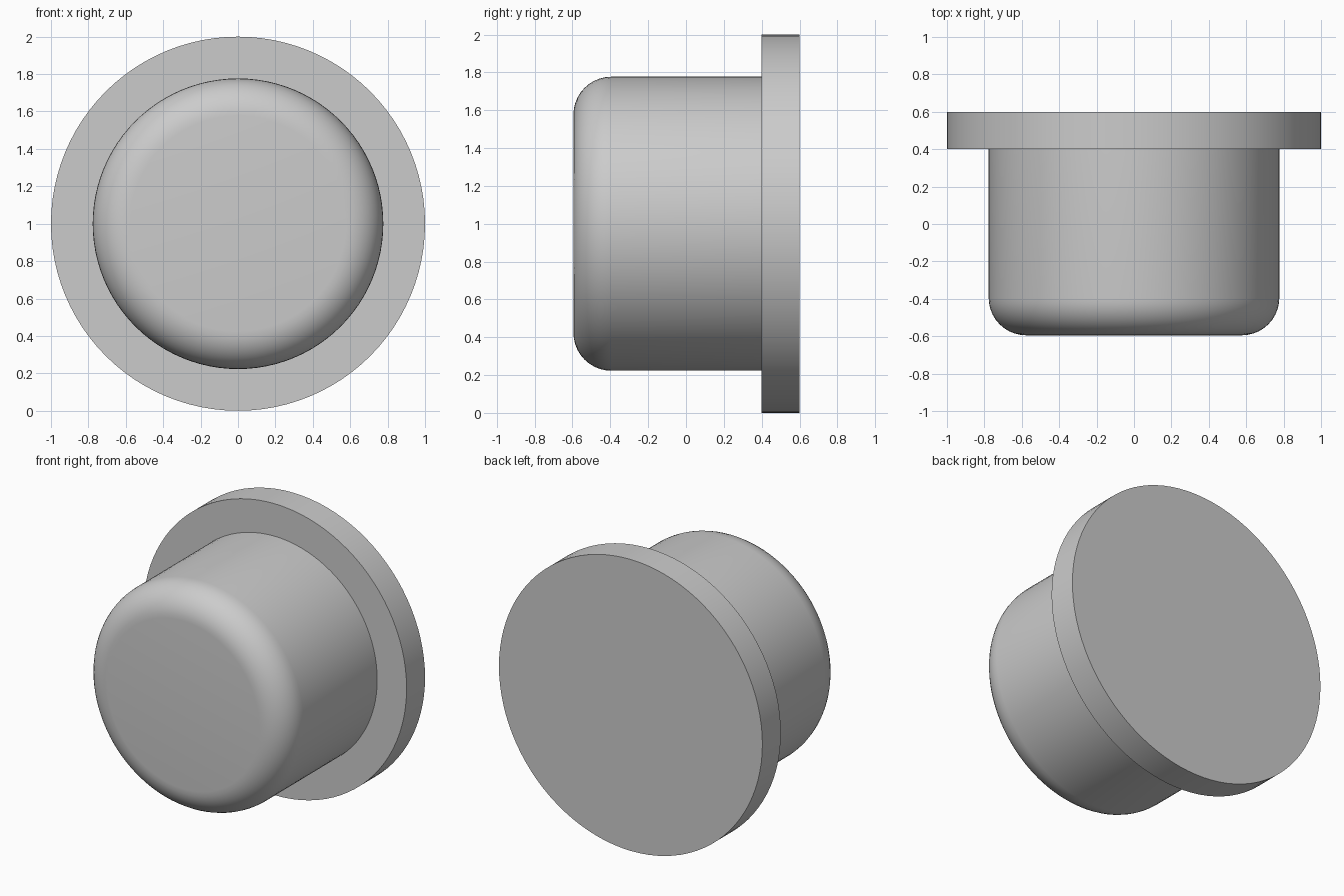
import bpy
import math

cube = bpy.data.objects.get("Cube")
if cube:
    bpy.data.objects.remove(cube, do_unlink=True)

grey = bpy.data.materials.new("light_grey")
grey.use_nodes = True
colour = (0.6, 0.6, 0.6, 1)
grey.diffuse_color = colour
grey.node_tree.nodes["Principled BSDF"].inputs["Base Color"].default_value = colour


def disc(name, radius, front, back):
    """Cylinder lying along y, from front to back."""
    bpy.ops.mesh.primitive_cylinder_add(
        vertices=96, radius=radius, depth=back - front,
        location=(0, (front + back) / 2, 1), rotation=(math.pi / 2, 0, 0))
    ob = bpy.context.object
    ob.name = name
    bpy.ops.object.transform_apply(location=True, rotation=True, scale=True)
    ob.data.materials.append(grey)
    return ob


# Round flange at the back
flange = disc("flange", 1, 0.4, 0.6)
bpy.ops.object.shade_smooth_by_angle(angle=math.radians(30))

# Plug body with a rounded front rim
body = disc("plug_body", 0.777, -0.595, 0.4)
weights = body.data.attributes.new("bevel_weight_edge", "FLOAT", "EDGE")
for edge in body.data.edges:
    if all(body.data.vertices[v].co.y < 0 for v in edge.vertices):
        weights.data[edge.index].value = 1
bevel = body.modifiers.new("rounded_rim", "BEVEL")
bevel.limit_method = "WEIGHT"
bevel.width = 0.2
bevel.segments = 10
bpy.ops.object.modifier_apply(modifier=bevel.name)
bpy.ops.object.shade_smooth_by_angle(angle=math.radians(30))
